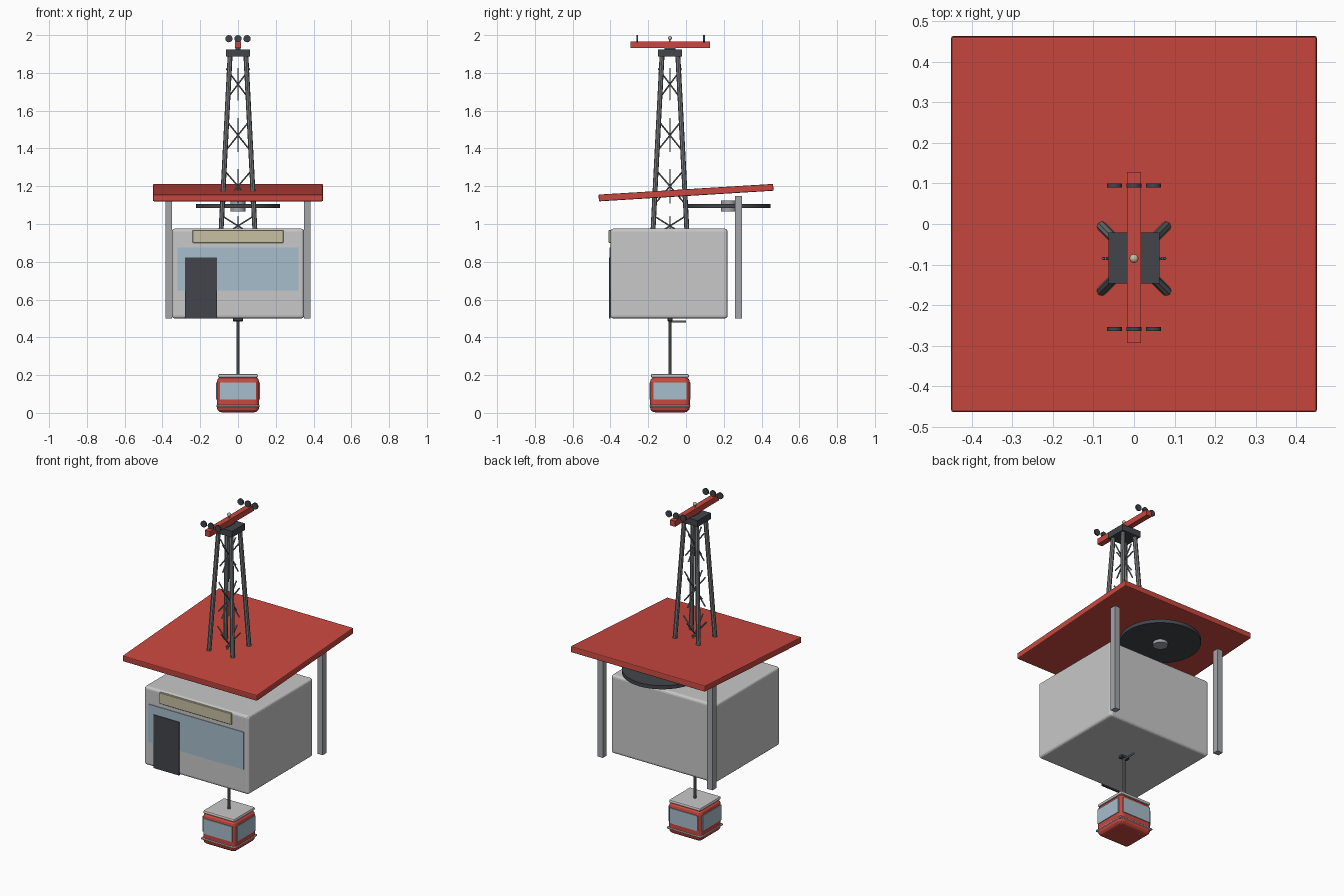
import bpy, math
from mathutils import Vector

if "Cube" in bpy.data.objects:
    bpy.data.objects.remove(bpy.data.objects["Cube"])

CY = -0.085  # shared axis of tower and cabin


def material(name, rgb):
    m = bpy.data.materials.new(name)
    m.diffuse_color = (*rgb, 1)
    m.use_nodes = True
    m.node_tree.nodes["Principled BSDF"].inputs["Base Color"].default_value = m.diffuse_color
    return m


RED = material("red paint", (0.58, 0.065, 0.05))
WALL = material("pale grey wall", (0.58, 0.58, 0.58))
POST = material("mid grey steel", (0.37, 0.38, 0.40))
STEEL = material("tower steel", (0.19, 0.20, 0.21))
DARK = material("charcoal", (0.055, 0.06, 0.07))
GLASS = material("pale blue glass", (0.38, 0.51, 0.60))
CREAM = material("cream", (0.58, 0.53, 0.36))


def finish(ob, name, mat, bevel=0, segments=2):
    ob.name = name
    ob.data.materials.append(mat)
    if bevel:
        b = ob.modifiers.new("bevel", "BEVEL")
        b.width, b.segments = bevel, segments
    return ob


def box(name, x, y, z, mat, bevel=0, segments=2, tilt=0):
    """Box from (min, max) ranges on each axis."""
    bpy.ops.mesh.primitive_cube_add(size=1, location=[sum(r) / 2 for r in (x, y, z)])
    ob = bpy.context.object
    ob.scale = [r[1] - r[0] for r in (x, y, z)]
    bpy.ops.object.transform_apply(location=False, rotation=False, scale=True)
    ob.rotation_euler.x = tilt
    return finish(ob, name, mat, bevel, segments)


def rod(name, a, b, r, mat, sides=8, smooth=False):
    """Cylinder between two points."""
    a, b = Vector(a), Vector(b)
    bpy.ops.mesh.primitive_cylinder_add(vertices=sides, radius=r, depth=(b - a).length,
                                        location=(a + b) / 2)
    ob = bpy.context.object
    ob.rotation_euler = (b - a).to_track_quat("Z", "Y").to_euler()
    if smooth:
        bpy.ops.object.shade_smooth_by_angle()
    return finish(ob, name, mat)


# Station building
box("station_house", (-0.35, 0.35), (-0.40, 0.22), (0.50, 0.975), WALL, 0.015, 3)
box("front_window", (-0.32, 0.32), (-0.404, -0.396), (0.648, 0.875), GLASS)
box("door", (-0.28, -0.11), (-0.408, -0.399), (0.50, 0.822), DARK)
box("sign_board", (-0.24, 0.24), (-0.409, -0.39), (0.90, 0.968), CREAM, 0.002, 1)

# Sloping roof and rear posts
box("roof", (-0.45, 0.45), (-0.463, 0.463), (1.148, 1.184), RED, 0.005, 2, math.radians(3.5))
for s in (-1, 1):
    box("roof_post", (s * 0.367 - 0.018, s * 0.367 + 0.018), (0.26, 0.297), (0.50, 1.147), POST)

# Horizontal drive wheel under the roof
rod("drive_wheel", (0, 0.225, 1.085), (0, 0.225, 1.107), 0.223, DARK, 48, True)
rod("wheel_hub", (0, 0.225, 1.067), (0, 0.225, 1.125), 0.041, POST, 24, True)

# Tapered lattice tower
for sx in (-1, 1):
    for sy in (-1, 1):
        rod("tower_leg", (sx * 0.093, CY + sy * 0.093, 0.90),
            (sx * 0.042, CY + sy * 0.042, 1.89), 0.013, STEEL)
for z, w, h in ((1.74, 0.062, 0.083), (1.47, 0.07, 0.088), (1.20, 0.077, 0.09), (0.99, 0.08, 0.05)):
    for s in (-1, 1):
        rod("cross_brace", (-w, CY, z - s * h), (w, CY, z + s * h), 0.004, STEEL, 6)
        rod("side_brace", (0, CY - w, z - s * h), (0, CY + w, z + s * h), 0.004, STEEL, 6)

# Tower head with beam, pulleys and lamp
box("tower_cap", (-0.063, 0.063), (CY - 0.062, CY + 0.064), (1.886, 1.924), DARK)
box("cross_beam", (-0.017, 0.017), (-0.293, 0.128), (1.932, 1.966), RED)
box("beam_mount", (-0.014, 0.014), (CY - 0.03, CY + 0.03), (1.92, 1.935), DARK)
for y in (0.095, -0.258):
    for x in (-0.048, 0, 0.048):
        rod("pulley", (x, y - 0.005, 1.981), (x, y + 0.005, 1.981), 0.019, DARK, 16, True)
rod("lamp_stem", (0, CY, 1.96), (0, CY, 1.982), 0.004, POST)
bpy.ops.mesh.primitive_uv_sphere_add(segments=12, ring_count=8, radius=0.011, location=(0, CY, 1.985))
bpy.ops.object.shade_smooth()
finish(bpy.context.object, "lamp", CREAM)

# Hanging cabin
box("cabin_body", (-0.112, 0.112), (CY - 0.105, CY + 0.105), (0.003, 0.19), RED, 0.026, 3)
box("cabin_roof", (-0.105, 0.105), (CY - 0.101, CY + 0.101), (0.186, 0.206), WALL, 0.008, 2)
box("cabin_bumper", (-0.115, 0.115), (CY - 0.108, CY + 0.108), (0.03, 0.042), WALL, 0.004, 1)
for s in (-1, 1):
    y, x = CY + s * 0.105, s * 0.112
    box("cabin_window", (-0.094, 0.094), (y - 0.004, y + 0.004), (0.07, 0.162), GLASS)
    box("cabin_side_window", (x - 0.004, x + 0.004), (CY - 0.087, CY + 0.087), (0.07, 0.162), GLASS)

# Hanger rod, grip and arm
rod("hanger_rod", (0, CY, 0.20), (0, CY, 0.49), 0.008, STEEL, 10, True)
box("cable_grip", (-0.027, 0.027), (CY - 0.014, CY + 0.014), (0.485, 0.506), DARK, 0.004, 1)
rod("grip_arm", (0, CY, 0.484), (0, 0.0, 0.484), 0.005, POST)
